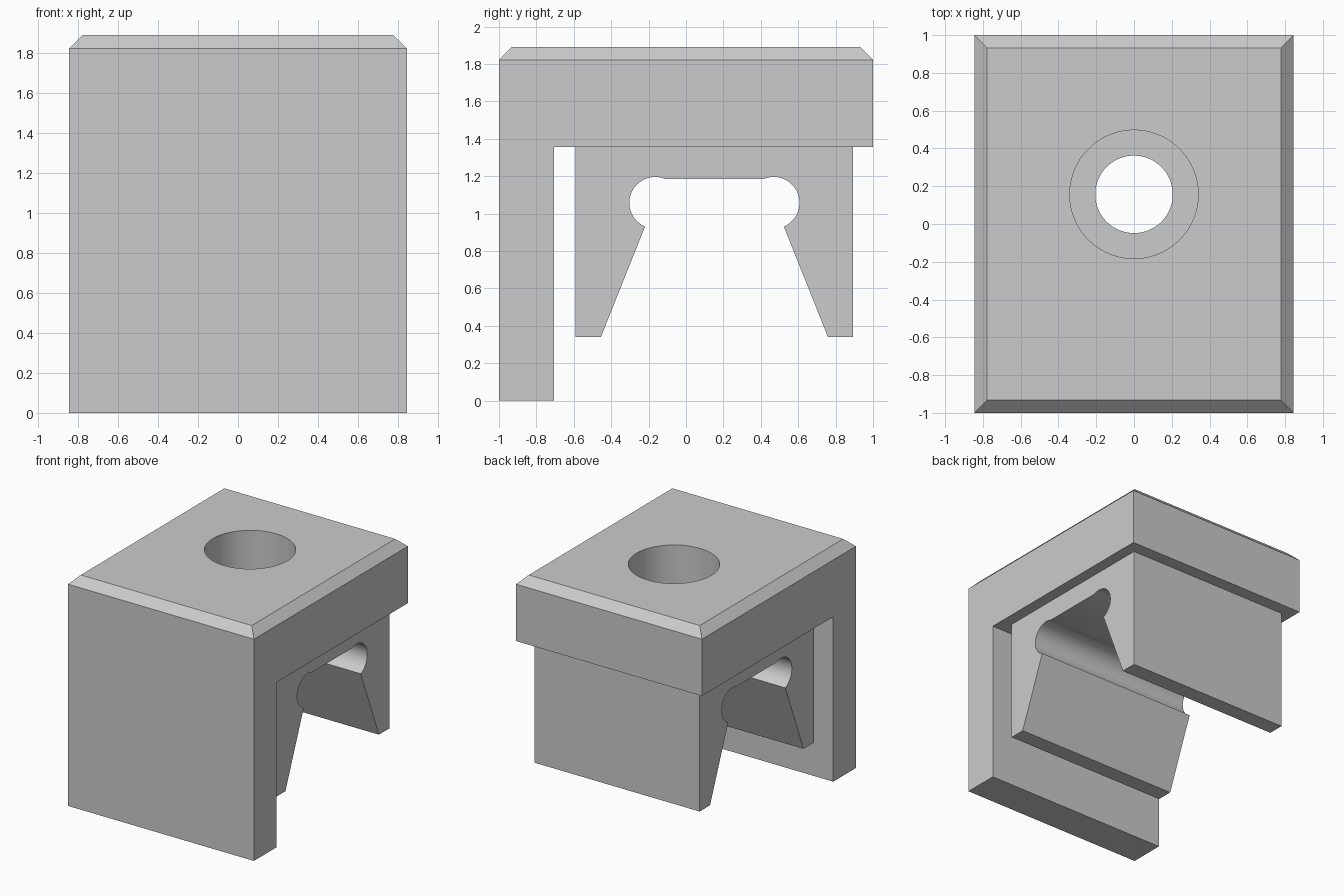
import bpy, bmesh
from math import radians, sin, cos

default_cube = bpy.data.objects.get("Cube")
if default_cube:
    bpy.data.objects.remove(default_cube, do_unlink=True)

grey = bpy.data.materials.new("plain_grey")
grey.use_nodes = True
grey.diffuse_color = (0.6, 0.6, 0.6, 1)
grey.node_tree.nodes["Principled BSDF"].inputs["Base Color"].default_value = (0.6, 0.6, 0.6, 1)


def add_object(name, bm):
    bmesh.ops.recalc_face_normals(bm, faces=bm.faces)
    mesh = bpy.data.meshes.new(name)
    bm.to_mesh(mesh)
    bm.free()
    mesh.materials.append(grey)
    obj = bpy.data.objects.new(name, mesh)
    bpy.context.collection.objects.link(obj)
    return obj


def extrude_side_profile(points, half_width):
    """Extrude a (y, z) outline along x, centred on x = 0."""
    bm = bmesh.new()
    face = bm.faces.new([bm.verts.new((-half_width, y, z)) for y, z in points])
    ext = bmesh.ops.extrude_face_region(bm, geom=[face])
    verts = [g for g in ext["geom"] if isinstance(g, bmesh.types.BMVert)]
    bmesh.ops.translate(bm, verts=verts, vec=(2 * half_width, 0, 0))
    return bm


def cylinder(name, radius, bottom, top):
    bm = bmesh.new()
    bmesh.ops.create_cone(bm, cap_ends=True, segments=96, radius1=radius,
                          radius2=radius, depth=top - bottom)
    bmesh.ops.translate(bm, verts=bm.verts, vec=(0, 0.157, (top + bottom) / 2))
    obj = add_object(name, bm)
    obj.hide_render = True
    return obj


# Top plate with the front wall, chamfered around the top
TOP, UNDER = 1.89, 1.355
bm = extrude_side_profile([(-1, 0), (-0.705, 0), (-0.705, UNDER), (1, UNDER),
                           (1, TOP), (-1, TOP)], 0.845)
rim = [e for e in bm.edges if all(v.co.z > TOP - 0.01 for v in e.verts)]
bmesh.ops.bevel(bm, geom=rim, offset=0.068, segments=1, affect='EDGES')
body = add_object("plate_and_front_wall", bm)

# Clip with two tapered jaws and rounded inner corners
MID = 0.152
half = [(-0.59, UNDER), (-0.59, 0.34), (-0.455, 0.34)]
for i in range(25):
    a = radians(247 - 180 * i / 24)
    half.append((-0.165 + 0.138 * cos(a), 1.058 + 0.138 * sin(a)))
mirrored = [(2 * MID - y, z) for y, z in reversed(half)]
clip = add_object("clip", extrude_side_profile(half + mirrored, 0.75))

# Counterbored screw hole
bores = [cylinder("head_bore_cutter", 0.34, 1.38, 2.1),
         cylinder("screw_bore_cutter", 0.205, 1.0, 2.0)]


def drill(obj, cutters):
    bpy.ops.object.select_all(action='DESELECT')
    bpy.context.view_layer.objects.active = obj
    obj.select_set(True)
    for cutter in cutters:
        mod = obj.modifiers.new("bore", 'BOOLEAN')
        mod.operation = 'DIFFERENCE'
        mod.solver = 'EXACT'
        mod.object = cutter
        bpy.ops.object.modifier_apply(modifier=mod.name)
    bpy.ops.object.shade_smooth_by_angle(angle=radians(25))


drill(body, bores)
drill(clip, bores[1:])
for cutter in bores:
    bpy.data.objects.remove(cutter, do_unlink=True)
